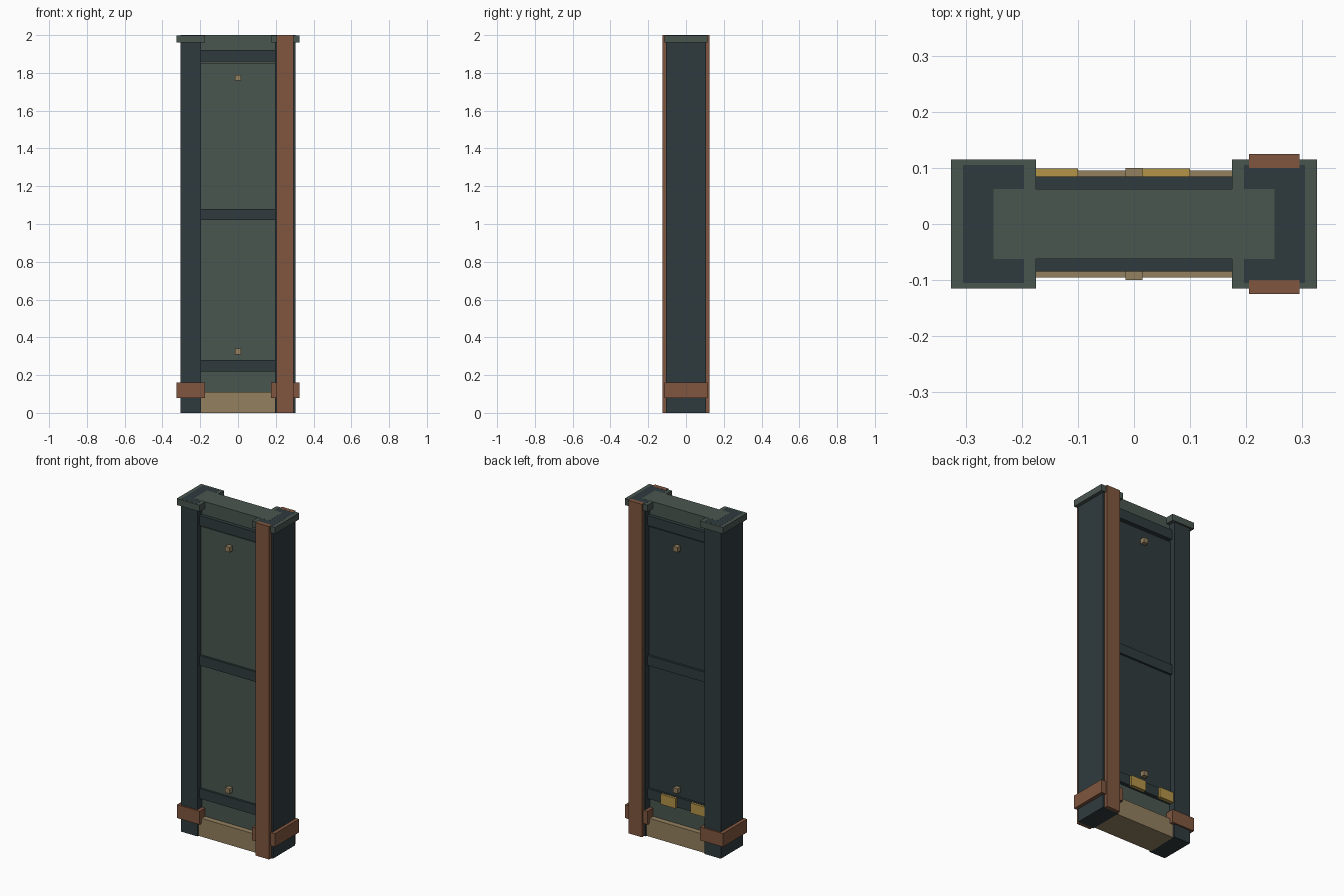
import bpy

if "Cube" in bpy.data.objects:
    bpy.data.objects.remove(bpy.data.objects["Cube"])


def material(name, hex_color):
    # sRGB hex to linear diffuse colour
    rgb = [int(hex_color[i:i + 2], 16) / 255 for i in (0, 2, 4)]
    lin = [c / 12.92 if c <= 0.04045 else ((c + 0.055) / 1.055) ** 2.4 for c in rgb]
    m = bpy.data.materials.new(name)
    m.diffuse_color = (*lin, 1)
    m.use_nodes = True
    m.node_tree.nodes["Principled BSDF"].inputs["Base Color"].default_value = m.diffuse_color
    return m


DARK = material("dark_steel", "2f3b3e")
GREY = material("grey_green_steel", "4a5650")
RUST = material("rust", "80563f")
TAN = material("dusty_concrete", "93805f")
YELLOW = material("warning_yellow", "b39348")


def box(name, x, y, z, mat):
    """Box from (min, max) ranges on each axis."""
    x, y = sorted(x), sorted(y)
    bpy.ops.mesh.primitive_cube_add(size=1, location=[sum(r) / 2 for r in (x, y, z)])
    o = bpy.context.object
    o.name = name
    o.scale = [r[1] - r[0] for r in (x, y, z)]
    bpy.ops.object.transform_apply(location=False, rotation=False, scale=True)
    o.data.materials.append(mat)
    return o


# Wall core and footing
box("wall_core", (-0.25, 0.25), (-0.0625, 0.0625), (0.02, 2.0), GREY)
box("footing", (-0.2, 0.2), (-0.095, 0.095), (0, 0.11), TAN)

# Side posts with caps and rusty collars (tops stepped slightly to avoid flicker)
for s, side in ((-1, "left"), (1, "right")):
    box(f"{side}_post", (s * 0.196, s * 0.305), (-0.105, 0.105), (0, 1.9995), DARK)
    box(f"{side}_cap", (s * 0.175, s * 0.326), (-0.115, 0.115), (1.96, 1.999), GREY)
    box(f"{side}_collar", (s * 0.175, s * 0.326), (-0.115, 0.115), (0.08, 0.16), RUST)

# Details on both faces
for s, face in ((-1, "front"), (1, "back")):
    box(f"{face}_plate", (-0.2, 0.2), (s * 0.06, s * 0.072), (0.25, 1.85),
        GREY if s < 0 else DARK)
    for z in (0.25, 1.05, 1.89):
        box(f"{face}_rail", (-0.2, 0.2), (s * 0.06, s * 0.085), (z - 0.03, z + 0.03), DARK)
    for z in (0.325, 1.775):
        box(f"{face}_bolt", (-0.015, 0.015), (s * 0.06, s * 0.1), (z - 0.015, z + 0.015), TAN)
    box(f"{face}_rust_strip", (0.205, 0.295), (s * 0.1, s * 0.125), (0, 2.0), RUST)

# Warning blocks on the lower back rail
for x in (-0.2, 0.0):
    box("warning_block", (x, x + 0.1), (0.08, 0.099), (0.217, 0.278), YELLOW)
